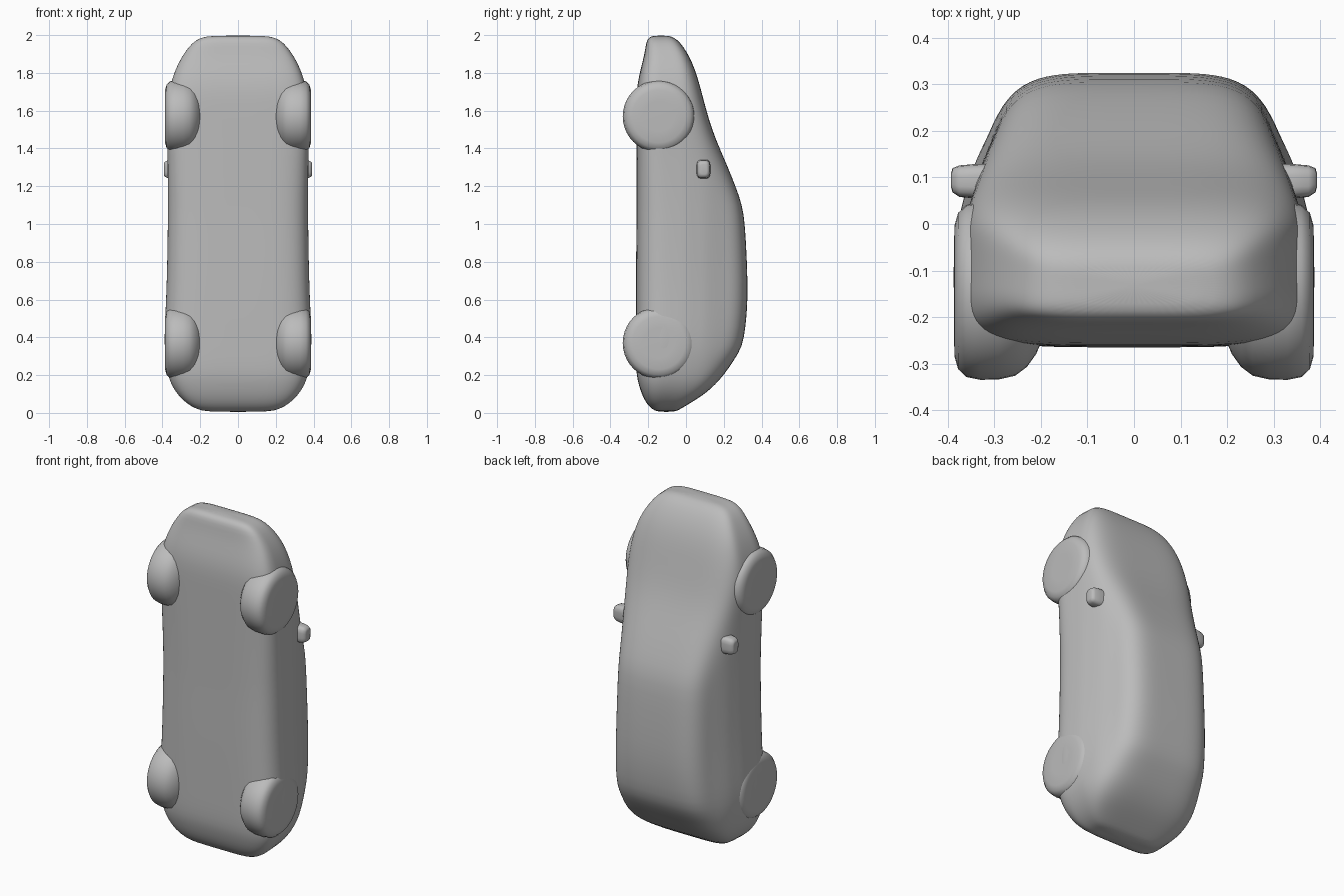
import bpy, bmesh, math

if "Cube" in bpy.data.objects:
    bpy.data.objects.remove(bpy.data.objects["Cube"])

paint = bpy.data.materials.new("plain grey")
paint.diffuse_color = (0.5, 0.5, 0.5, 1)
paint.use_nodes = True
paint.node_tree.nodes["Principled BSDF"].inputs["Base Color"].default_value = paint.diffuse_color


def finish(name, bm, angle=60):
    bmesh.ops.recalc_face_normals(bm, faces=bm.faces)
    mesh = bpy.data.meshes.new(name)
    bm.to_mesh(mesh)
    bm.free()
    mesh.materials.append(paint)
    obj = bpy.data.objects.new(name, mesh)
    bpy.context.collection.objects.link(obj)
    bpy.ops.object.select_all(action='DESELECT')
    obj.select_set(True)
    bpy.context.view_layer.objects.active = obj
    bpy.ops.object.shade_smooth_by_angle(angle=math.radians(angle))
    return obj


def lerp_table(table, v):
    for (a, fa), (b, fb) in zip(table, table[1:]):
        if v <= b:
            t = max(0, (v - a) / (b - a))
            return fa + t * (fb - fa)
    return table[-1][1]


def loft(bm, rings):
    rings = [[bm.verts.new(p) for p in ring] for ring in rings]
    n = len(rings[0])
    for a, b in zip(rings, rings[1:]):
        for i in range(n):
            j = (i + 1) % n
            bm.faces.new((a[i], a[j], b[j], b[i]))
    bm.faces.new(rings[0][::-1])
    bm.faces.new(rings[-1])


# Body stations from tail to nose: z, underside y, roof y, half width
stations = [
    (0.005, -0.15, -0.06, 0.17), (0.02, -0.18, -0.03, 0.22),
    (0.05, -0.21, 0.02, 0.275), (0.10, -0.235, 0.10, 0.325),
    (0.15, -0.25, 0.155, 0.355), (0.20, -0.262, 0.20, 0.374),
    (0.28, -0.265, 0.255, 0.388), (0.35, -0.265, 0.298, 0.394),
    (0.45, -0.265, 0.315, 0.394), (0.60, -0.265, 0.328, 0.386),
    (0.80, -0.264, 0.323, 0.380), (1.00, -0.262, 0.312, 0.377),
    (1.10, -0.262, 0.298, 0.376), (1.20, -0.262, 0.262, 0.376),
    (1.30, -0.262, 0.222, 0.376), (1.40, -0.262, 0.178, 0.377),
    (1.50, -0.262, 0.138, 0.380), (1.60, -0.262, 0.108, 0.380),
    (1.70, -0.262, 0.082, 0.368), (1.78, -0.250, 0.060, 0.346),
    (1.85, -0.232, 0.035, 0.318), (1.91, -0.218, 0.005, 0.282),
    (1.96, -0.211, -0.03, 0.242), (1.985, -0.200, -0.06, 0.20),
    (1.998, -0.175, -0.09, 0.15),
]
# Cabin sides lean inward with height
lean = [(-0.15, 1.0), (0.0, 0.965), (0.1, 0.90), (0.2, 0.80), (0.33, 0.74)]
COUNT, POWER = 64, 5


def section(z, low, high, width):
    ring = []
    for i in range(COUNT):
        t = 2 * math.pi * (i + 0.5) / COUNT
        c, s = math.cos(t), math.sin(t)
        # rounded-box outline
        r = (abs(c) ** POWER + abs(s) ** POWER) ** (-1 / POWER)
        y = (low + high) / 2 + r * s * (high - low) / 2
        ring.append((r * c * width * lerp_table(lean, y), y, z))
    return ring


bm = bmesh.new()
loft(bm, [section(*s) for s in stations])
body = finish("car_body", bm)
sub = body.modifiers.new("soften", 'SUBSURF')
sub.levels = sub.render_levels = 1

# Wheels: domed discs sunk into the body, profile is (x, radius)
wheel_profile = [(0.195, 0.10), (0.21, 0.135), (0.23, 0.163), (0.255, 0.182),
                 (0.29, 0.190), (0.33, 0.191), (0.36, 0.185), (0.378, 0.168),
                 (0.386, 0.14), (0.387, 0.08)]
# Mirrors: short tapered pods, sections are (x, y centre, half height, half length)
mirror_profile = [(0.30, 0.095, 0.035, 0.05), (0.34, 0.092, 0.037, 0.05),
                  (0.375, 0.092, 0.034, 0.046), (0.390, 0.094, 0.026, 0.038),
                  (0.393, 0.094, 0.016, 0.026)]
for side, sign in (("left", -1), ("right", 1)):
    for end, zc in (("front", 1.57), ("rear", 0.37)):
        bm = bmesh.new()
        loft(bm, [[(sign * x, -0.144 + r * math.cos(math.tau * i / 40),
                    zc + r * math.sin(math.tau * i / 40)) for i in range(40)]
                  for x, r in wheel_profile])
        finish(f"{end}_{side}_wheel", bm)

    bm = bmesh.new()
    rings = []
    for x, yc, h, l in mirror_profile:
        ring = []
        for i in range(20):
            c, s = math.cos(math.tau * i / 20), math.sin(math.tau * i / 20)
            r = (c ** 4 + s ** 4) ** -0.25
            ring.append((sign * x, yc + h * r * c, 1.29 + l * r * s))
        rings.append(ring)
    loft(bm, rings)
    finish(f"{side}_mirror", bm)
